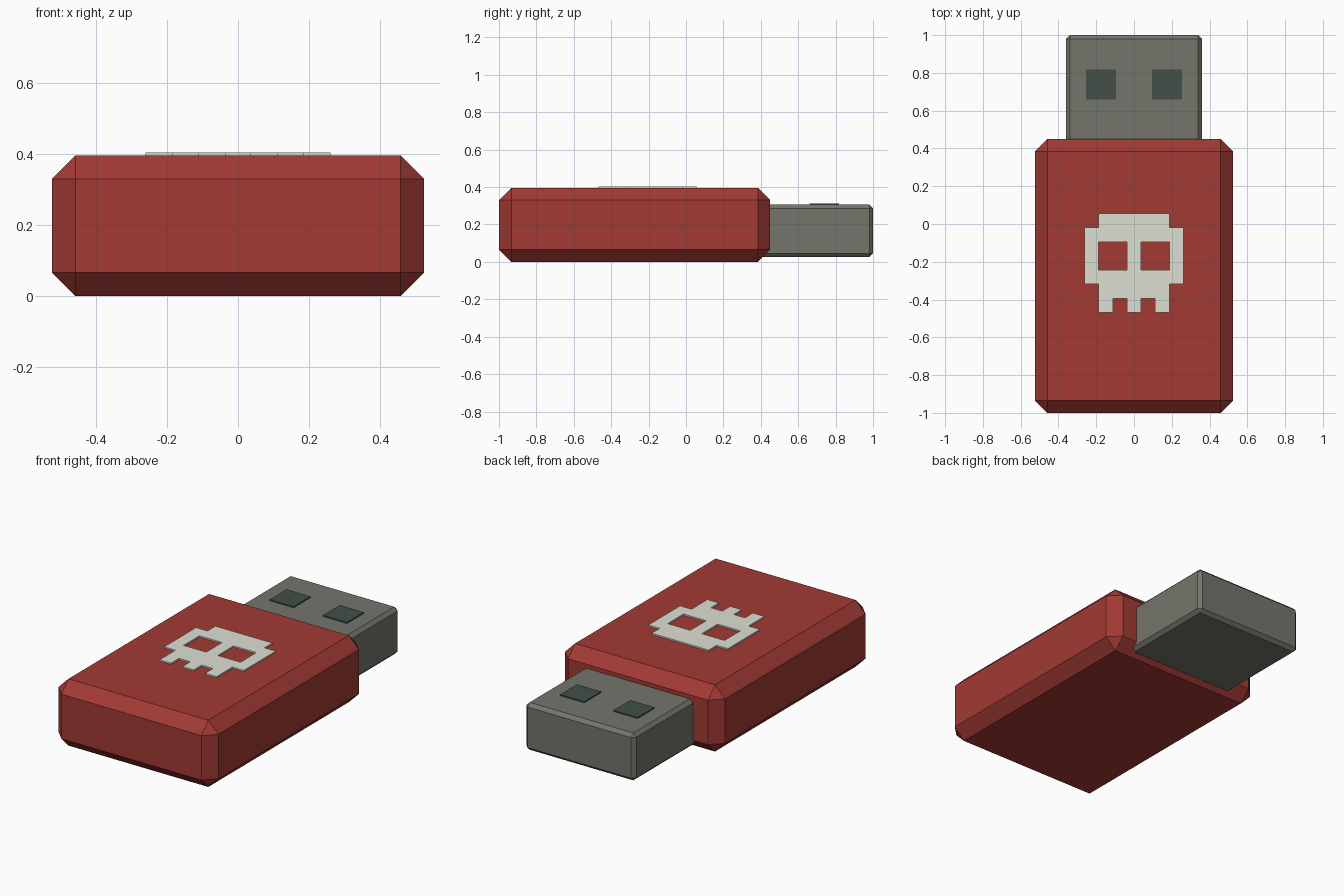
import bpy, bmesh
from mathutils import Vector

if "Cube" in bpy.data.objects:
    bpy.data.objects.remove(bpy.data.objects["Cube"])


def material(name, rgb):
    m = bpy.data.materials.new(name)
    m.diffuse_color = (*rgb, 1)
    m.use_nodes = True
    m.node_tree.nodes["Principled BSDF"].inputs["Base Color"].default_value = m.diffuse_color
    return m


RED = material("red shell", (0.36, 0.042, 0.034))
GREY = material("grey metal", (0.175, 0.178, 0.148))
DARK = material("dark slot", (0.056, 0.078, 0.066))
BONE = material("bone white", (0.73, 0.74, 0.65))


def finish(name, bm, mat):
    bmesh.ops.recalc_face_normals(bm, faces=bm.faces)
    me = bpy.data.meshes.new(name)
    bm.to_mesh(me)
    bm.free()
    me.materials.append(mat)
    ob = bpy.data.objects.new(name, me)
    bpy.context.collection.objects.link(ob)
    return ob


def box(name, lo, hi, mat, chamfer=0):
    lo, hi = Vector(lo), Vector(hi)
    bm = bmesh.new()
    bmesh.ops.create_cube(bm, size=1)
    for v in bm.verts:
        v.co = (lo + hi) / 2 + v.co * (hi - lo)
    if chamfer:
        bmesh.ops.bevel(bm, geom=bm.edges[:], offset=chamfer, segments=1,
                        profile=0.5, affect='EDGES')
    return finish(name, bm, mat)


# Chamfered shell and plug
box("shell", (-0.525, -1, 0), (0.525, 0.45, 0.396), RED, 0.066)
box("plug", (-0.36, 0.3, 0.025), (0.36, 1, 0.306), GREY, 0.02)

# Two dark slots on the plug
for side, x in (("left", -0.175), ("right", 0.175)):
    box(side + "_slot", (x - 0.079, 0.659, 0.304), (x + 0.079, 0.817, 0.313), DARK)

# Pixel skull plate: one cell per '#', extruded as a single piece
ROWS = [".#####.", "#######", "#..#..#", "#..#..#", "#######", ".#####.", ".#.#.#."]
CELL = 0.0747
bm = bmesh.new()
for r, row in enumerate(ROWS):
    for c, mark in enumerate(row):
        if mark == "#":
            x, y = (c - 3.5) * CELL, 0.055 - r * CELL
            bm.faces.new([bm.verts.new((x + dx * CELL, y - dy * CELL, 0.395))
                          for dx, dy in ((0, 0), (0, 1), (1, 1), (1, 0))])
bmesh.ops.remove_doubles(bm, verts=bm.verts[:], dist=0.001)
top = bmesh.ops.extrude_face_region(bm, geom=bm.faces[:], use_keep_orig=True)
bmesh.ops.translate(bm, vec=(0, 0, 0.009),
                    verts=[g for g in top["geom"] if isinstance(g, bmesh.types.BMVert)])
finish("skull_plate", bm, BONE)
